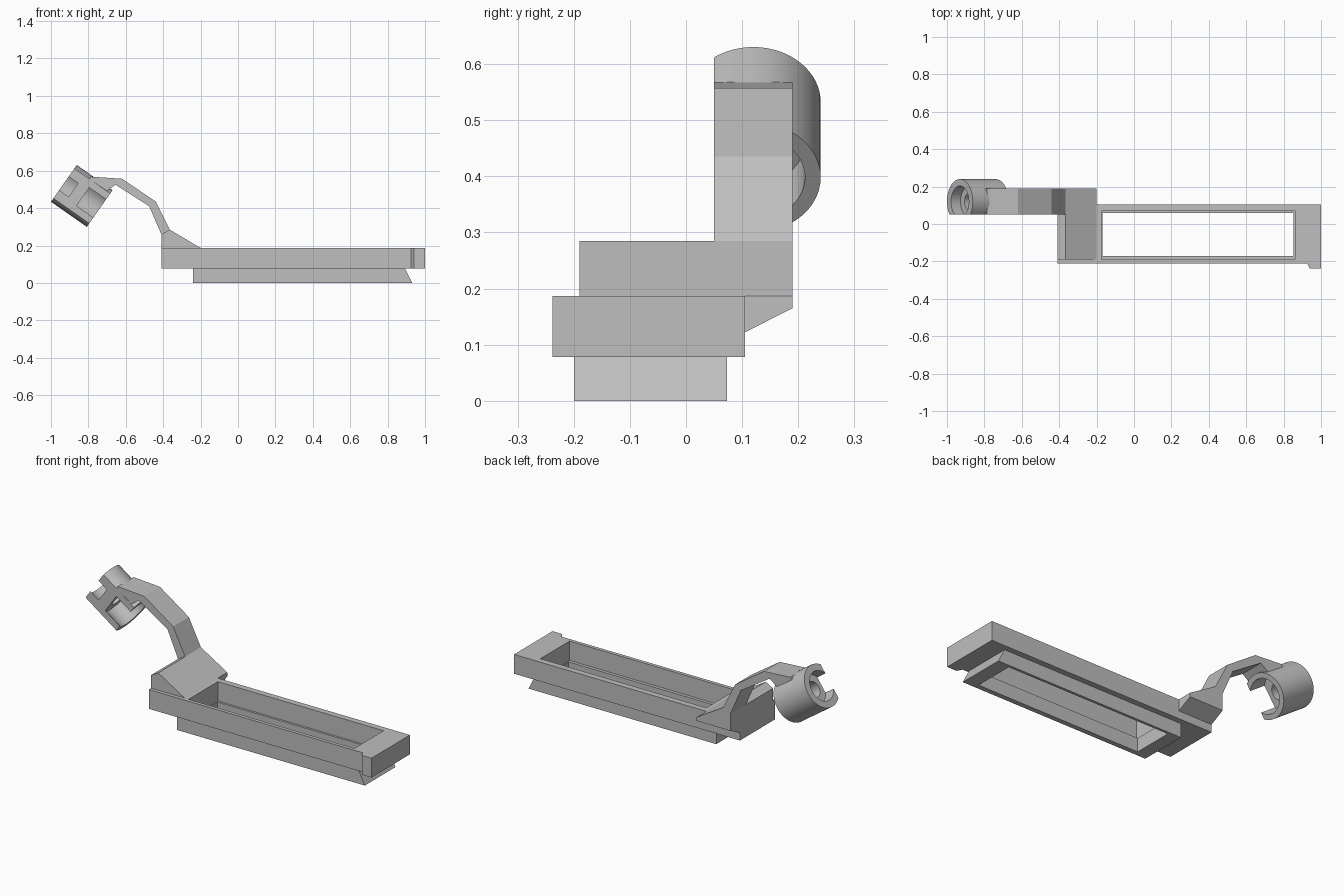
import bpy, bmesh, math
from mathutils import Matrix, Vector

if "Cube" in bpy.data.objects:
    bpy.data.objects.remove(bpy.data.objects["Cube"])

grey = bpy.data.materials.new("plain_grey")
grey.use_nodes = True
grey.diffuse_color = (0.52, 0.52, 0.52, 1)
grey.node_tree.nodes["Principled BSDF"].inputs["Base Color"].default_value = grey.diffuse_color


def finish(name, bm):
    bmesh.ops.recalc_face_normals(bm, faces=bm.faces)
    mesh = bpy.data.meshes.new(name)
    bm.to_mesh(mesh)
    bm.free()
    mesh.materials.append(grey)
    obj = bpy.data.objects.new(name, mesh)
    bpy.context.collection.objects.link(obj)
    return obj


def prism(name, points, axis, low, high):
    """Extrude a closed 2D profile along y or z or x."""
    place = {"x": lambda a, b, d: (d, a, b),
             "y": lambda a, b, d: (a, d, b),
             "z": lambda a, b, d: (a, b, d)}[axis]
    bm = bmesh.new()
    face = bm.faces.new([bm.verts.new(place(a, b, low)) for a, b in points])
    result = bmesh.ops.extrude_face_region(bm, geom=[face])
    moved = [v for v in result["geom"] if isinstance(v, bmesh.types.BMVert)]
    bmesh.ops.translate(bm, verts=moved, vec=place(0, 0, high - low))
    return finish(name, bm)


def box(name, x, y, z):
    return prism(name, [(x[0], y[0]), (x[1], y[0]), (x[1], y[1]), (x[0], y[1])], "z", *z)


def cut(obj, cutter):
    cutter.hide_render = True
    mod = obj.modifiers.new("cut", "BOOLEAN")
    mod.operation, mod.solver, mod.object = "DIFFERENCE", "EXACT", cutter
    bpy.ops.object.select_all(action="DESELECT")
    bpy.context.view_layer.objects.active = obj
    obj.select_set(True)
    bpy.ops.object.modifier_apply(modifier=mod.name)
    bpy.data.objects.remove(cutter)


# Long frame with a small step at the front of one end
frame = prism("frame", [(-0.41, -0.21), (0.925, -0.21), (0.94, -0.238), (1.0, -0.238),
                        (1.0, 0.105), (-0.41, 0.105)], "z", 0.078, 0.187)
cut(frame, box("frame_cutter", (-0.175, 0.86), (-0.19, 0.07), (0, 0.3)))

# Thinner lip below, undercut at one end
lip = prism("lower_lip", [(-0.24, 0), (0.932, 0), (0.892, 0.078), (-0.24, 0.078)],
            "y", -0.2, 0.073)
cut(lip, box("lip_cutter", (-0.168, 0.853), (-0.172, 0.058), (-0.1, 0.2)))

# Wedge across the frame, and its bracket behind
prism("wedge", [(-0.41, 0.187), (-0.2, 0.187), (-0.365, 0.285), (-0.41, 0.26)],
      "y", -0.19, 0.19)
prism("bracket", [(0.105, 0.122), (0.19, 0.165), (0.19, 0.187), (0.105, 0.187)],
      "x", -0.41, -0.2)

# Bent arm rising to the clip
prism("arm", [(-0.41, 0.26), (-0.365, 0.285), (-0.44, 0.435), (-0.62, 0.557),
              (-0.785, 0.568), (-0.795, 0.555), (-0.70, 0.492), (-0.655, 0.525),
              (-0.475, 0.41)], "y", 0.05, 0.19)

# Round clip: stepped tube with a web, open along its flat front
section = [(0.12, -0.117), (0.12, 0.117), (0.092, 0.117), (0.092, 0.007),
           (0.045, 0.007), (0.045, -0.055), (0.083, -0.055), (0.083, -0.117)]
bm = bmesh.new()
steps = 64
rings = []
for i in range(steps):
    a = 2 * math.pi * i / steps
    rings.append([bm.verts.new((r * math.cos(a), r * math.sin(a), t)) for r, t in section])
for i, ring in enumerate(rings):
    after = rings[(i + 1) % steps]
    for j in range(len(section)):
        k = (j + 1) % len(section)
        bm.faces.new((ring[j], ring[k], after[k], after[j]))
tilt = Matrix.Rotation(math.radians(125), 4, "Y")
bm.transform(Matrix.Translation(Vector((-0.835, 0.12, 0.465))) @ tilt)
clip = finish("round_clip", bm)
cut(clip, box("clip_cutter", (-1.2, -0.5), (-0.2, 0.05), (0.1, 0.9)))
bpy.ops.object.shade_smooth_by_angle(angle=math.radians(30))
